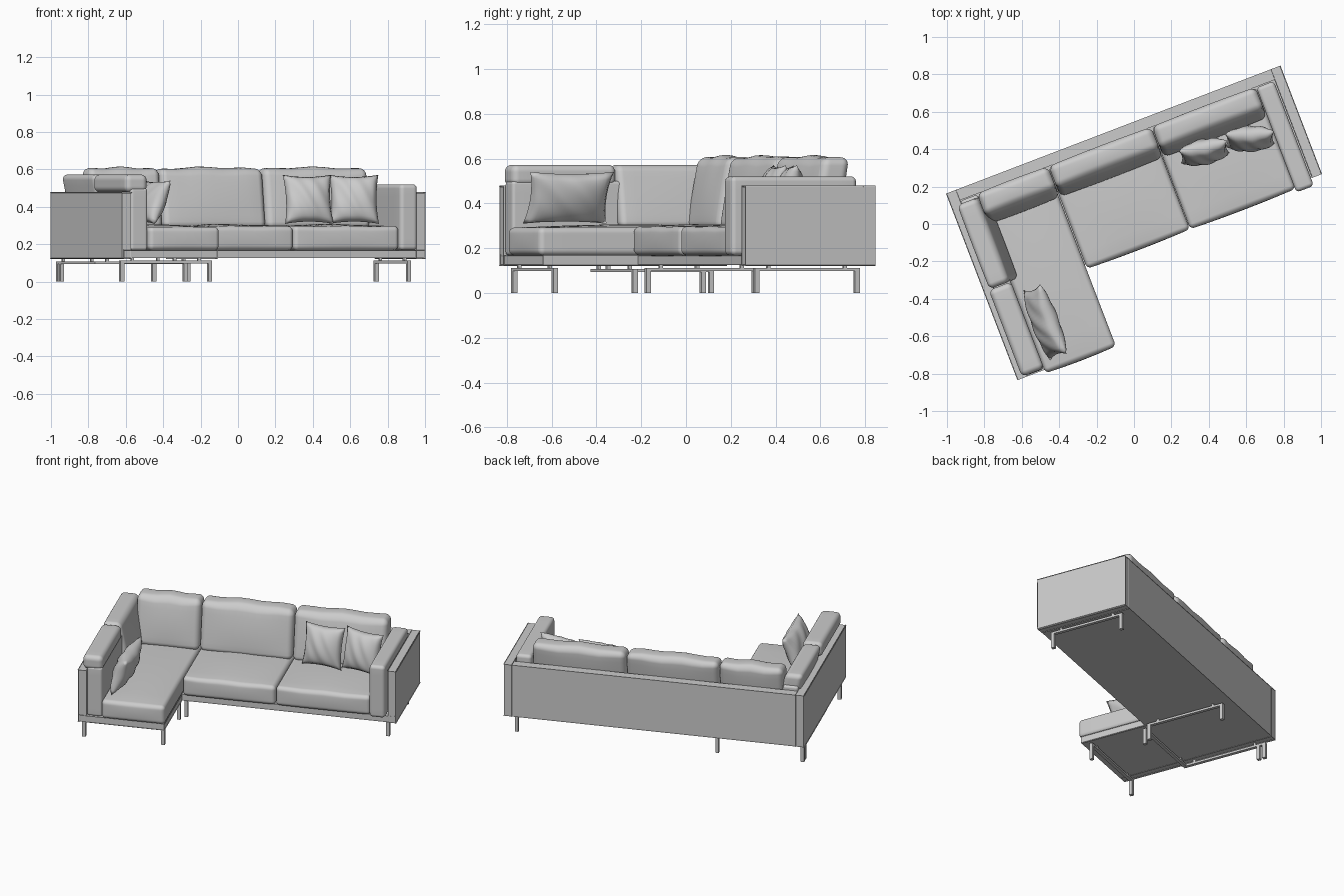
import bpy, bmesh, math
from mathutils import Matrix, Vector

if "Cube" in bpy.data.objects:
    bpy.data.objects.remove(bpy.data.objects["Cube"])

# Sofa frame: origin at the back left corner, x along the back, -y to the front
ROOT = Matrix.Translation((-1, 0.16, 0)) @ Matrix.Rotation(math.radians(20.95), 4, 'Z')


def finish(name, bm, matrix=ROOT, smooth=False):
    bmesh.ops.recalc_face_normals(bm, faces=bm.faces)
    me = bpy.data.meshes.new(name)
    bm.to_mesh(me)
    bm.free()
    if smooth:
        me.polygons.foreach_set("use_smooth", [True] * len(me.polygons))
    ob = bpy.data.objects.new(name, me)
    bpy.context.collection.objects.link(ob)
    ob.matrix_world = matrix
    return ob


def box(name, u, v, z, bevel=0.004):
    """Box spanning u (along back), v (distance from back), z."""
    bm = bmesh.new()
    bmesh.ops.create_cube(bm, size=1)
    for p in bm.verts:
        p.co = Vector((u[0] + (p.co.x + .5) * (u[1] - u[0]),
                       -v[0] - (p.co.y + .5) * (v[1] - v[0]),
                       z[0] + (p.co.z + .5) * (z[1] - z[0])))
    if bevel:
        bmesh.ops.bevel(bm, geom=bm.edges[:], offset=bevel, segments=2,
                        profile=0.5, affect='EDGES')
    return finish(name, bm)


def cushion(name, u, v, z, r=0.025, puff=(0, 0, 0), lean=(0, 0), wave=0):
    """Rounded, puffed box; lean shifts the top in u and v relative to the bottom."""
    h = Vector((u[1] - u[0], v[1] - v[0], z[1] - z[0])) / 2
    c = Vector((sum(u) / 2, -sum(v) / 2, sum(z) / 2))
    bm = bmesh.new()
    bmesh.ops.create_cube(bm, size=2)
    bmesh.ops.subdivide_edges(bm, edges=bm.edges[:], cuts=15, use_grid_fill=True)

    def spread(t, half):
        a = abs(t)
        if a <= .5:
            return t * 2 * (half - r)
        return math.copysign(half - r + r * math.tan((a - .5) * math.pi / 2), t)

    for p in bm.verts:
        q = Vector([spread(p.co[i], h[i]) for i in range(3)])
        core = Vector([max(r - h[i], min(h[i] - r, q[i])) for i in range(3)])
        q = core + (q - core).normalized() * r
        s = [q[i] / h[i] for i in range(3)]
        bulge = [puff[i] * s[i] * (1 - s[(i + 1) % 3] ** 2) * (1 - s[(i + 2) % 3] ** 2)
                 for i in range(3)]
        k = (s[2] + 1) / 2
        q += Vector(bulge)
        q.z += wave * k * math.sin(7 * s[0] + 40 * c.x)
        q.x += lean[0] * k
        q.y -= lean[1] * k
        p.co = c + q
    return finish(name, bm, smooth=True)


def pillow(name, loc, w, hgt, thick, turn, tilt):
    """Throw pillow with pinched corners and thin seams."""
    bm = bmesh.new()
    for side in (-1, 1):
        ret = bmesh.ops.create_grid(bm, x_segments=20, y_segments=20, size=1)
        for p in ret['verts']:
            x, y = p.co.x, p.co.y
            t = (max(0, 1 - x * x) * max(0, 1 - y * y)) ** 0.45
            fold = 0.004 * math.sin(9 * x + 5 * y) * t
            p.co = Vector((x * w / 2 * (1 - .09 * (1 - y * y)),
                           side * t * thick / 2 + fold,
                           y * hgt / 2 * (1 - .09 * (1 - x * x))))
    bmesh.ops.remove_doubles(bm, verts=bm.verts, dist=1e-5)
    m = (Matrix.Translation(loc) @ Matrix.Rotation(math.radians(turn), 4, 'Z')
         @ Matrix.Rotation(math.radians(tilt), 4, 'X'))
    return finish(name, bm, m, True)


# Base and outer panels
box("main_base", (0.01, 1.90), (0.01, 0.61), (0.125, 0.168))
box("chaise_base", (0.01, 0.545), (0.3, 1.06), (0.125, 0.168))
box("back_panel", (0, 1.907), (0, 0.052), (0.125, 0.475))
box("left_panel", (0, 0.052), (0, 1.06), (0.125, 0.475))
box("right_panel", (1.857, 1.907), (0, 0.613), (0.125, 0.475))

# Seat cushions
cushion("chaise_seat", (0.15, 0.553), (0.06, 1.082), (0.168, 0.292), puff=(0, .006, .014))
for i, (a, b) in enumerate([(0.557, 1.146), (1.148, 1.75)]):
    cushion(f"seat_{i + 1}", (a, b), (0.06, 0.64), (0.168, 0.295),
            puff=(0, .006, .012), wave=.002)

# Leaning back cushions
for i, (a, b) in enumerate([(0.15, 0.557), (0.561, 1.148), (1.152, 1.745)]):
    cushion(f"back_cushion_{i + 1}", (a, b), (0.105, 0.235), (0.285, 0.6), r=0.035,
            puff=(0, .012, .012), lean=(0, -.055), wave=.004)

# Right arm cushion
cushion("right_arm_cushion", (1.748, 1.848), (0.06, 0.66), (0.168, 0.52), r=0.022)

# Left arm: upright slab, leaning rear cushion and rolled front cushion
cushion("left_arm_slab", (0.053, 0.15), (0.06, 1.058), (0.168, 0.5), r=0.015)
cushion("left_rear_cushion", (0.085, 0.2), (0.075, 0.556), (0.29, 0.572), r=0.03,
        puff=(.006, 0, 0), lean=(-.06, 0))
cushion("left_front_cushion", (0.025, 0.152), (0.56, 1.056), (0.478, 0.572), r=0.03)

# Throw pillows
pillow("pillow_left", (0.375, 0.385, 0.44), 0.265, 0.27, 0.125, 12, -14)
pillow("pillow_right", (0.62, 0.455, 0.44), 0.265, 0.27, 0.125, 3, -14)
pillow("chaise_pillow", (-0.475, -0.525, 0.425), 0.40, 0.25, 0.125, 111, 22)


# Leg frames: thin bars with posts and small spacers up to the base
T = 0.011


def bar(name, a, b, z=0.105):
    u, v = sorted((a[0], b[0])), sorted((a[1], b[1]))
    box(name, (u[0] - T, u[1] + T), (v[0] - T, v[1] + T), (z - .007, z + .007), 0)
    for f in (.12, .88):
        x, y = a[0] + (b[0] - a[0]) * f, a[1] + (b[1] - a[1]) * f
        box(name + "_spacer", (x - .008, x + .008), (y - .008, y + .008), (z, .127), 0)


def post(name, a, z=0.105):
    box(name, (a[0] - T, a[0] + T), (a[1] - T, a[1] + T), (0, z), 0)


frames = {"right_leg": [(1.84, .06), (1.84, .54)],
          "middle_leg": [(.565, .06), (.565, .57)],
          "chaise_front_leg": [(.022, 1.0), (.525, 1.0)]}
for n, (a, b) in frames.items():
    bar(n + "_bar", a, b)
    post(n + "_post_1", a)
    post(n + "_post_2", b)

# L-shaped frame under the corner
bar("corner_front_bar", (.53, .62), (.022, .62), 0.1)
bar("corner_side_bar", (.022, .62), (.022, .06), 0.1)
for i, a in enumerate([(.53, .62), (.022, .06), (.022, .10)]):
    post(f"corner_post_{i + 1}", a)
